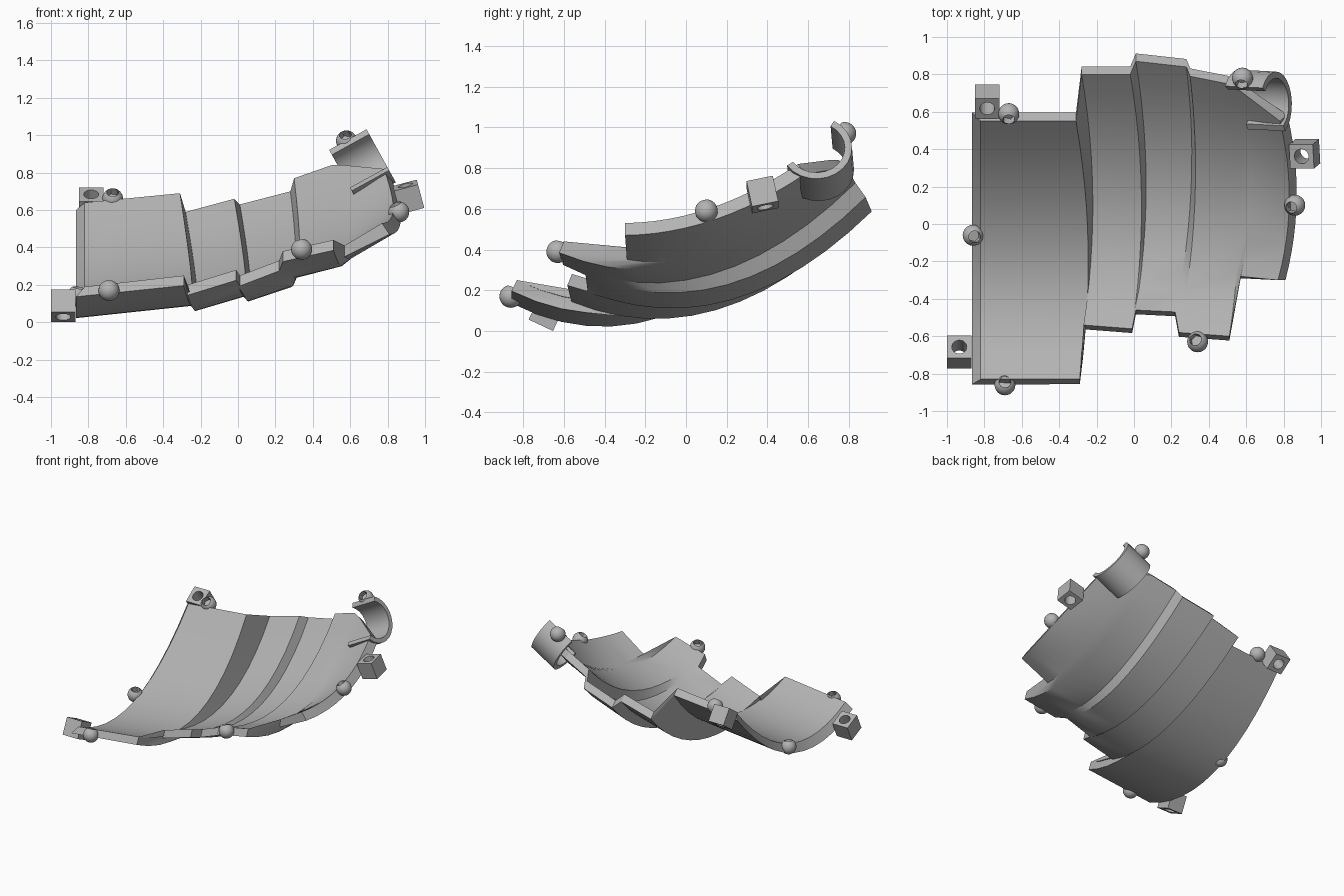
import bpy, bmesh
from math import sin, cos, pi, radians
from mathutils import Vector, Matrix, Euler

cube = bpy.data.objects.get("Cube")
if cube:
    bpy.data.objects.remove(cube)

grey = bpy.data.materials.new("plain grey")
grey.use_nodes = True
grey.diffuse_color = (0.45, 0.45, 0.45, 1)
grey.node_tree.nodes["Principled BSDF"].inputs["Base Color"].default_value = grey.diffuse_color


def finish(name, bm, angle=25):
    bmesh.ops.recalc_face_normals(bm, faces=bm.faces)
    mesh = bpy.data.meshes.new(name)
    bm.to_mesh(mesh)
    bm.free()
    mesh.materials.append(grey)
    ob = bpy.data.objects.new(name, mesh)
    bpy.context.collection.objects.link(ob)
    bpy.ops.object.select_all(action='DESELECT')
    bpy.context.view_layer.objects.active = ob
    ob.select_set(True)
    bpy.ops.object.shade_smooth_by_angle(angle=radians(angle))
    return ob


def loft_shell(name, stations):
    """Closed thick shell through (inner points, outer points) stations."""
    bm = bmesh.new()
    rows = [[[bm.verts.new(p) for p in side] for side in st] for st in stations]
    for a, b in zip(rows, rows[1:]):
        la, lb = a[0] + a[1][::-1], b[0] + b[1][::-1]
        for i in range(len(la)):
            j = (i + 1) % len(la)
            bm.faces.new((la[i], la[j], lb[j], lb[i]))
    for inner, outer in (rows[0], rows[-1]):
        for i in range(len(inner) - 1):
            bm.faces.new((inner[i], inner[i + 1], outer[i + 1], outer[i]))
    return finish(name, bm)


def turned(name, rings, loc, rot, closed=False, segs=24):
    """Stack of (radius, height, sides) rings; sides 0 is round."""
    bm = bmesh.new()
    rows = []
    for r, z, n in rings:
        row = []
        for k in range(segs):
            a = 2 * pi * k / segs
            q = r * cos(pi / n) / cos(a % (2 * pi / n) - pi / n) if n else r
            row.append(bm.verts.new((q * cos(a + pi / 4), q * sin(a + pi / 4), z)))
        rows.append(row)
    pairs = list(zip(rows, rows[1:]))
    if closed:
        pairs.append((rows[-1], rows[0]))
    else:
        bm.faces.new(rows[0])
        bm.faces.new(rows[-1])
    for a, b in pairs:
        for k in range(segs):
            m = (k + 1) % segs
            bm.faces.new((a[k], a[m], b[m], b[k]))
    turn = Euler([radians(d) for d in rot]).to_matrix().to_4x4()
    bm.transform(Matrix.Translation(loc) @ turn)
    return finish(name, bm, 40)


# Main plate: x front, x back, (y, z) front, (y, z) back, sag
SECTIONS = [
    (-.82, -.82, (-.83, .19), (.55, .64), .29),
    (-.29, -.31, (-.83, .25), (.55, .69), .28),
    (-.27, -.28, (-.54, .20), (.80, .59), .235),
    (-.01, -.02, (-.56, .28), (.80, .66), .235),
    (.01, .01, (-.46, .25), (.87, .63), .23),
    (.22, .28, (-.47, .33), (.84, .70), .23),
    (.24, .30, (-.58, .38), (.79, .77), .24),
    (.51, .50, (-.60, .44), (.75, .84), .24),
    (.57, .57, (-.28, .41), (.71, .84), .15),
    (.77, .78, (-.30, .53), (.55, .82), .07),
]
SEGS, THICK = 12, .06


def section(spec):
    xf, xb, f, b, sag = spec
    edge = -.045 if spec is SECTIONS[0] else .04 if spec is SECTIONS[-1] else 0
    bulge = .055 * min(1, (xf + .82) / .5)
    inner, outer = [], []
    for i in range(SEGS + 1):
        t = i / SEGS
        x = xf + (xb - xf) * t + bulge * 4 * t * (1 - t)
        y = f[0] + (b[0] - f[0]) * t
        z = f[1] + (b[1] - f[1]) * t - 4 * sag * t * (1 - t)
        nrm = Vector((0, b[1] - f[1] - 4 * sag * (1 - 2 * t), f[0] - b[0])).normalized()
        p = Vector((x, y, z))
        inner.append(p)
        outer.append(p + nrm * THICK + Vector((edge, 0, 0)))
    return inner, outer


loft_shell("curved_plate", [section(s) for s in SECTIONS])

# Open half sleeve on the high corner
axis_up = Vector((-.48, 0, .87))


def sleeve_ring(centre):
    rows = []
    for r in (.14, .175):
        angles = [radians(60 - 205 * i / 14) for i in range(15)]
        rows.append([Vector(centre) + Vector((0, r * cos(a), 0)) + axis_up * r * sin(a)
                     for a in angles])
    return rows


loft_shell("corner_sleeve", [sleeve_ring((.56, .65, .79)), sleeve_ring((.76, .64, .90))])

# Round bolts with hexagonal sockets
BOLTS = {
    "back_right_bolt": ((-.67, .59, .66), (42, 0, 0)),
    "right_side_bolt": ((-.86, -.06, .14), (10, 10, 0)),
    "front_right_bolt": ((-.69, -.86, .17), (-20, 0, 0)),
    "front_left_bolt": ((.34, -.63, .39), (-15, -15, 0)),
    "left_side_bolt": ((.86, .10, .59), (15, -25, 0)),
    "sleeve_bolt": ((.58, .78, .97), (45, -10, 0)),
}
R = .056
ball = [(R * sin(a), -R * cos(a), 0) for a in [radians(8 + 12.5 * i) for i in range(12)]]
socket = [(.036, .043, 6), (.034, .005, 6)]
for name, (loc, rot) in BOLTS.items():
    turned(name, ball + socket, loc, rot)

# Square mounting blocks with round holes
BLOCKS = {
    "back_right_block": ((-.785, .655, .63), (35, 0, 0)),
    "front_right_block": ((-.934, -.685, .088), (-25, 0, 0)),
    "left_block": ((.912, .375, .67), (12, -15, 0)),
}
H, HOLE = .066, .04
W = H * 2 ** .5
for name, (loc, rot) in BLOCKS.items():
    turned(name, [(W, -H, 4), (W, H, 4), (HOLE, H, 0), (HOLE, -H, 0)], loc, rot, closed=True)
